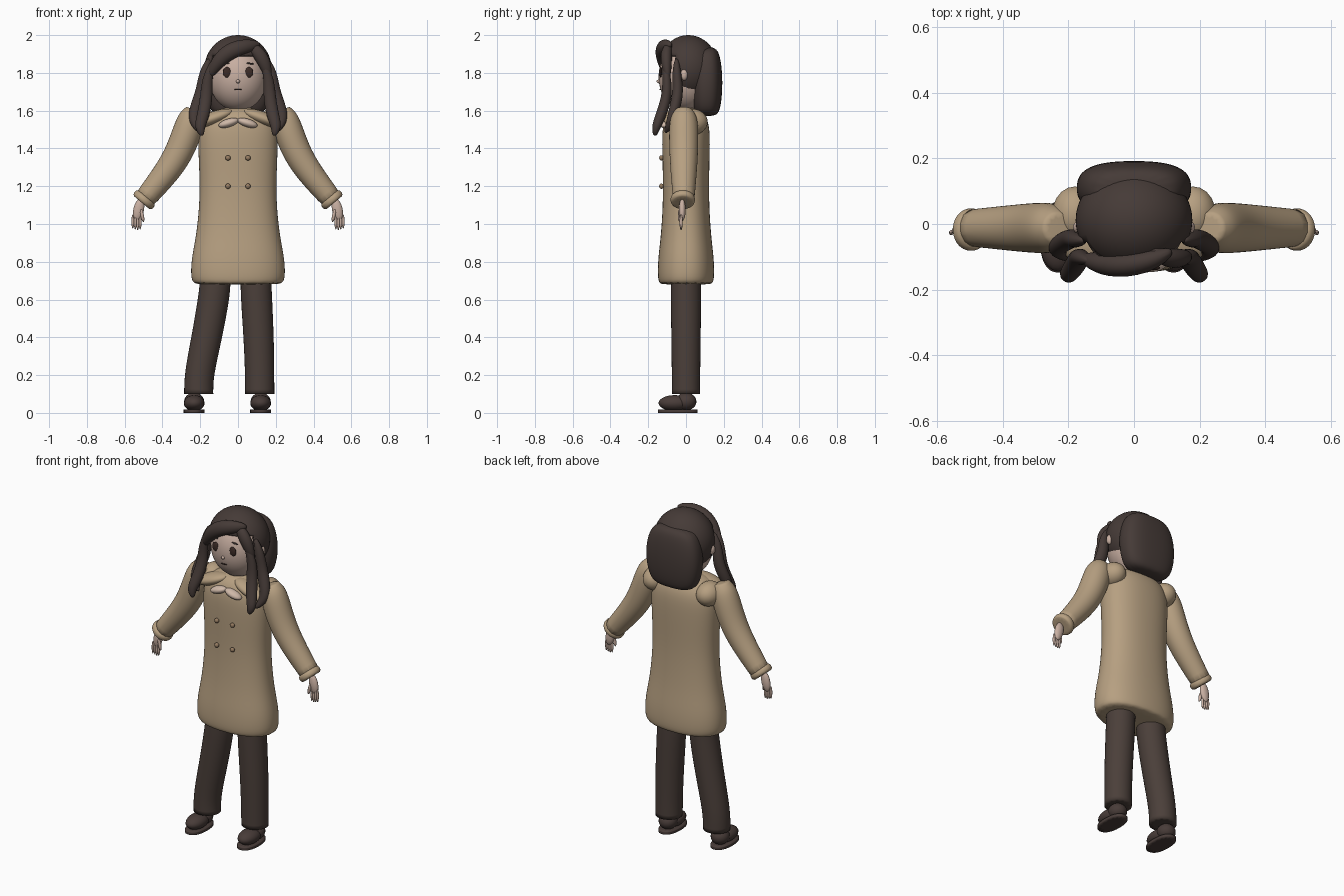
import bpy, bmesh, math
from mathutils import Vector, Matrix

cube = bpy.data.objects.get("Cube")
if cube:
    bpy.data.objects.remove(cube)


def material(name, red, green, blue):
    colour = (red, green, blue, 1)
    mat = bpy.data.materials.new(name)
    mat.use_nodes = True
    mat.diffuse_color = colour
    mat.node_tree.nodes["Principled BSDF"].inputs["Base Color"].default_value = colour
    return mat


COAT = material("camel coat", .47, .35, .22)
HAIR = material("dark brown hair", .06, .043, .038)
TROUSERS = material("brown trousers", .07, .05, .042)
SHOE = material("shoe brown", .065, .045, .04)
SKIN = material("skin", .58, .43, .36)
COLLAR = material("pale collar", .62, .48, .39)
BUTTON = material("button tan", .3, .2, .12)
EYE = material("eye brown", .045, .025, .02)


def finish(name, bm, mat):
    bmesh.ops.recalc_face_normals(bm, faces=bm.faces)
    for face in bm.faces:
        face.smooth = True
    mesh = bpy.data.meshes.new(name)
    bm.to_mesh(mesh)
    bm.free()
    mesh.materials.append(mat)
    part = bpy.data.objects.new(name, mesh)
    bpy.context.collection.objects.link(part)
    return part


def loft(name, path, widths, mat, flat=1, sides=12, power=1, crease=0):
    """Smooth skin along a path; depth is width times flat, power squares the section."""
    bm = bmesh.new()
    crease_layer = bm.edges.layers.float.new("crease_edge")
    path = [Vector(point) for point in path]
    last = len(path) - 1
    grow = 3 / (2 + math.cos(math.tau / sides))
    loops = []
    for i, (centre, width) in enumerate(zip(path, widths)):
        along = (path[min(i + 1, last)] - path[max(i - 1, 0)]).normalized()
        across = Vector((0, 1, 0)).cross(along).normalized()
        deep = along.cross(across) * flat
        loop = []
        for k in range(sides):
            angle = math.tau * (k + .5) / sides
            c, s = math.cos(angle), math.sin(angle)
            c = math.copysign(abs(c) ** power, c)
            s = math.copysign(abs(s) ** power, s)
            loop.append(bm.verts.new(centre + (across * c + deep * s) * width * grow))
        loops.append(loop)
    for lower, upper in zip(loops, loops[1:]):
        for k in range(sides):
            n = (k + 1) % sides
            bm.faces.new((lower[k], lower[n], upper[n], upper[k]))
    for end in (loops[0], loops[-1]):
        for edge in bm.faces.new(end).edges:
            edge[crease_layer] = crease
    part = finish(name, bm, mat)
    smooth = part.modifiers.new("Smooth", "SUBSURF")
    smooth.levels = smooth.render_levels = 2


def column(name, y, profile, mat, **options):
    """Upright loft from (height, width) pairs."""
    loft(name, [(0, y, z) for z, width in profile],
         [width for z, width in profile], mat, **options)


def ball(name, centre, radii, mat, tilt=0, keep=None):
    """Ellipsoid tilted about y; keep(point) trims it."""
    bm = bmesh.new()
    segments = 40 if max(radii) > .1 else 20
    bmesh.ops.create_uvsphere(bm, u_segments=segments, v_segments=segments * 3 // 4, radius=1)
    bm.transform(Matrix.Translation(centre) @ Matrix.Rotation(tilt, 4, "Y")
                 @ Matrix.Diagonal((*radii, 1)))
    if keep:
        gone = [face for face in bm.faces if not keep(face.calc_center_median())]
        bmesh.ops.delete(bm, geom=gone, context="FACES")
    return finish(name, bm, mat)


def strand(name, radius, path):
    """Lock of hair, full in the middle and narrow at both ends."""
    last = len(path) - 1
    widths = [radius * max(.35, math.sin(math.pi * i / last) ** .4) for i in range(last + 1)]
    loft(name, path, widths, HAIR, flat=.85, sides=10)


# Coat body and buttons
column("coat_body", 0, [(.68, .23), (.71, .25), (.82, .246), (.95, .217), (1.15, .2),
                        (1.3, .205), (1.47, .213), (1.55, .195), (1.6, .14), (1.615, .07)],
       COAT, flat=.6, sides=20, power=.88, crease=.3)
for x in (-.053, .053):
    for z in (1.2, 1.35):
        ball("coat_button", (x, -.13, z), (.014, .012, .014), BUTTON)

# Arms, hands and shoulders
for side, s in (("left", 1), ("right", -1)):
    sleeve = [(.23, 1.605), (.243, 1.57), (.265, 1.5), (.305, 1.39), (.37, 1.28), (.5, 1.125)]
    loft(side + "_sleeve", [(s * x, -.012, z) for x, z in sleeve],
         [.045, .07, .078, .076, .07, .056], COAT, crease=.8)
    loft(side + "_cuff", [(s * x, -.017, 1.72 - 1.19 * x) for x in (.485, .49, .505, .51)],
         [.055, .065, .065, .053], COAT, crease=.6)
    ball(side + "_shoulder_cap", (s * .18, .03, 1.54), (.07, .085, .07), COAT)
    ball(side + "_coat_lapel", (s * .13, -.055, 1.56), (.11, .065, .035), COAT, s * .35)
    ball(side + "_collar", (s * .05, -.115, 1.535), (.055, .032, .022), COLLAR, s * .3)
    ball(side + "_palm", (s * .526, -.02, 1.075), (.028, .018, .06), SKIN, s * -.2)
    for i in range(4):
        ball(side + "_finger", (s * (.518 + .013 * i), -.026, 1.005 + .004 * abs(i - 1)),
             (.007, .008, .038), SKIN)
    ball(side + "_thumb", (s * .507, -.033, 1.045), (.009, .01, .035), SKIN, s * .2)

# Legs and shoes
for side, top, knee, foot, shoe in (("left", .095, .11, .115, .12),
                                    ("right", -.12, -.165, -.208, -.232)):
    loft(side + "_trouser_leg", [(top, 0, .74), (top, 0, .65), (knee, 0, .4),
                                 (foot, 0, .2), (foot, 0, .1)],
         [.08, .083, .08, .077, .077], TROUSERS, flat=.97, crease=1)
    ball(side + "_shoe_heel", (shoe, 0, .06), (.053, .055, .047), SHOE)
    ball(side + "_shoe_toe", (shoe, -.06, .052), (.055, .085, .042), SHOE)
    loft(side + "_sole", [(shoe, -.043, 0), (shoe, -.043, .017)], [.055, .055],
         SHOE, flat=1.9, sides=16, power=.85, crease=1)

# Head and face
HEAD = Vector((0, 0, 1.78))
SIZE = Vector((.155, .145, .182))
column("neck", .01, [(1.55, .055), (1.68, .05)], SKIN, crease=1)
ball("head", HEAD, SIZE, SKIN)


def face_detail(name, x, z, width, height, mat, tilt=0, depth=.006):
    """Small flat shape lying on the front of the head."""
    rest = 1 - (x / SIZE.x) ** 2 - ((z - HEAD.z) / SIZE.z) ** 2
    ball(name, (x, -SIZE.y * math.sqrt(rest), z), (width, depth, height), mat, tilt)


for side, s in (("left", 1), ("right", -1)):
    face_detail(side + "_eye", s * .058, 1.803, .022, .028, EYE, depth=.008)
    face_detail(side + "_eyebrow", s * .06, 1.85, .026, .004, HAIR, s * .1)
    ball(side + "_ear", (s * .168, -.01, 1.79), (.018, .02, .03), SKIN)
face_detail("nose", 0, 1.755, .01, .01, SKIN, depth=.012)
face_detail("mouth", 0, 1.712, .02, .003, EYE)

# Hair cap trimmed around the face, and hair hanging behind
cap = ball("hair_cap", (0, .012, 1.822), (.178, .16, .178), HAIR,
           keep=lambda p: p.z > (1.9 if p.y < -.05 else 1.69))
shell = cap.modifiers.new("Thickness", "SOLIDIFY")
shell.thickness = .02
shell.offset = -1
column("back_hair", .11, [(1.94, .1), (1.89, .15), (1.8, .174), (1.7, .175),
                          (1.6, .15), (1.57, .1)], HAIR, flat=.47, sides=16, power=.75)

# Loose strands
strand("right_fringe_strand", .045, [
    (.12, -.08, 1.95), (.05, -.115, 1.945), (-.04, -.128, 1.92), (-.11, -.12, 1.86),
    (-.16, -.1, 1.77)])
strand("left_fringe_strand", .038, [
    (.05, -.08, 1.96), (.1, -.105, 1.92), (.145, -.105, 1.85), (.167, -.095, 1.76)])
for side, s in (("left", 1), ("right", -1)):
    strand(side + "_front_strand", .034, [
        (s * .13, -.115, 1.87), (s * .165, -.1, 1.77), (s * .166, -.1, 1.67),
        (s * .185, -.135, 1.57), (s * .205, -.16, 1.51), (s * .19, -.165, 1.465)])
    strand(side + "_side_strand", .035, [
        (s * .15, -.05, 1.88), (s * .18, -.05, 1.8), (s * .188, -.04, 1.7),
        (s * .225, -.06, 1.61), (s * .24, -.08, 1.54), (s * .19, -.11, 1.48)])
